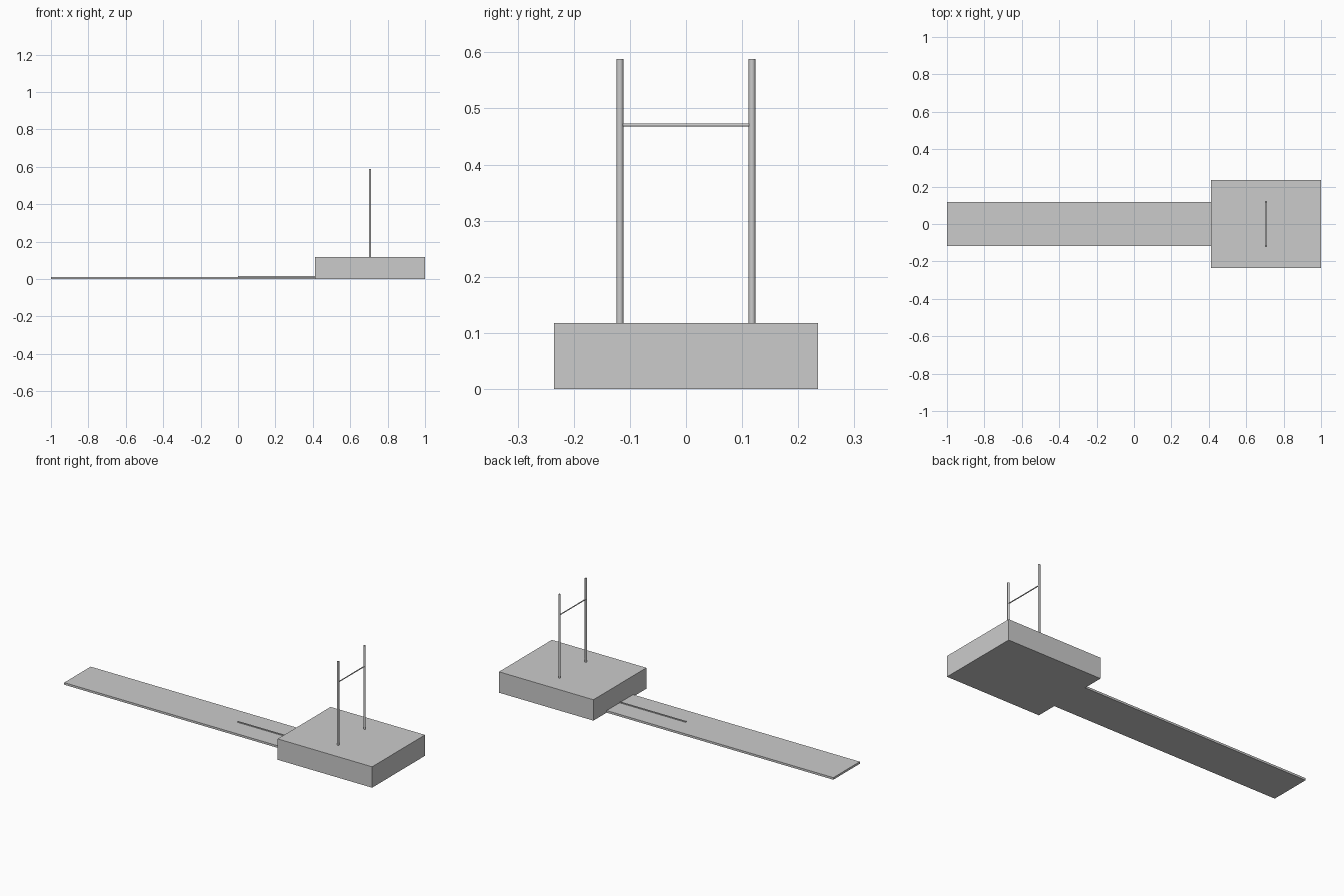
import bpy
import math

if "Cube" in bpy.data.objects:
    bpy.data.objects.remove(bpy.data.objects["Cube"])

U = 2 / 17  # the layout is 17 units long


def box(name, x0, x1, y0, y1, z0, z1):
    bpy.ops.mesh.primitive_cube_add(
        size=1, location=((x0 + x1) / 2, (y0 + y1) / 2, (z0 + z1) / 2))
    ob = bpy.context.object
    ob.name = name
    ob.scale = (x1 - x0, y1 - y0, z1 - z0)
    bpy.ops.object.transform_apply(location=False, rotation=False, scale=True)
    return ob


def rod(name, radius, length, location, rotation=(0, 0, 0)):
    bpy.ops.mesh.primitive_cylinder_add(
        vertices=32, radius=radius, depth=length,
        location=location, rotation=rotation)
    ob = bpy.context.object
    ob.name = name
    bpy.ops.object.shade_smooth_by_angle(angle=math.radians(40))
    return ob


# Landing mat and flat approach runway
mat_start = 1 - 5 * U
box("landing_mat", mat_start, 1, -2 * U, 2 * U, 0, U)
box("runway", -1, mat_start, -U, U, 0, 0.1 * U)

# Thin raised guide line down the middle of the runway
box("approach_line", 0, mat_start, -0.003, 0.003, 0.1 * U, 0.1 * U + 0.005)

# Two uprights standing on the mat, with the crossbar between them
post_x = 1 - 2.5 * U
for side, label in ((-1, "front"), (1, "back")):
    rod(label + "_upright", 0.05 * U, 4 * U, (post_x, side * U, 3 * U))
rod("crossbar", 0.025 * U, 2 * U, (post_x, 0, 4 * U), (math.pi / 2, 0, 0))
